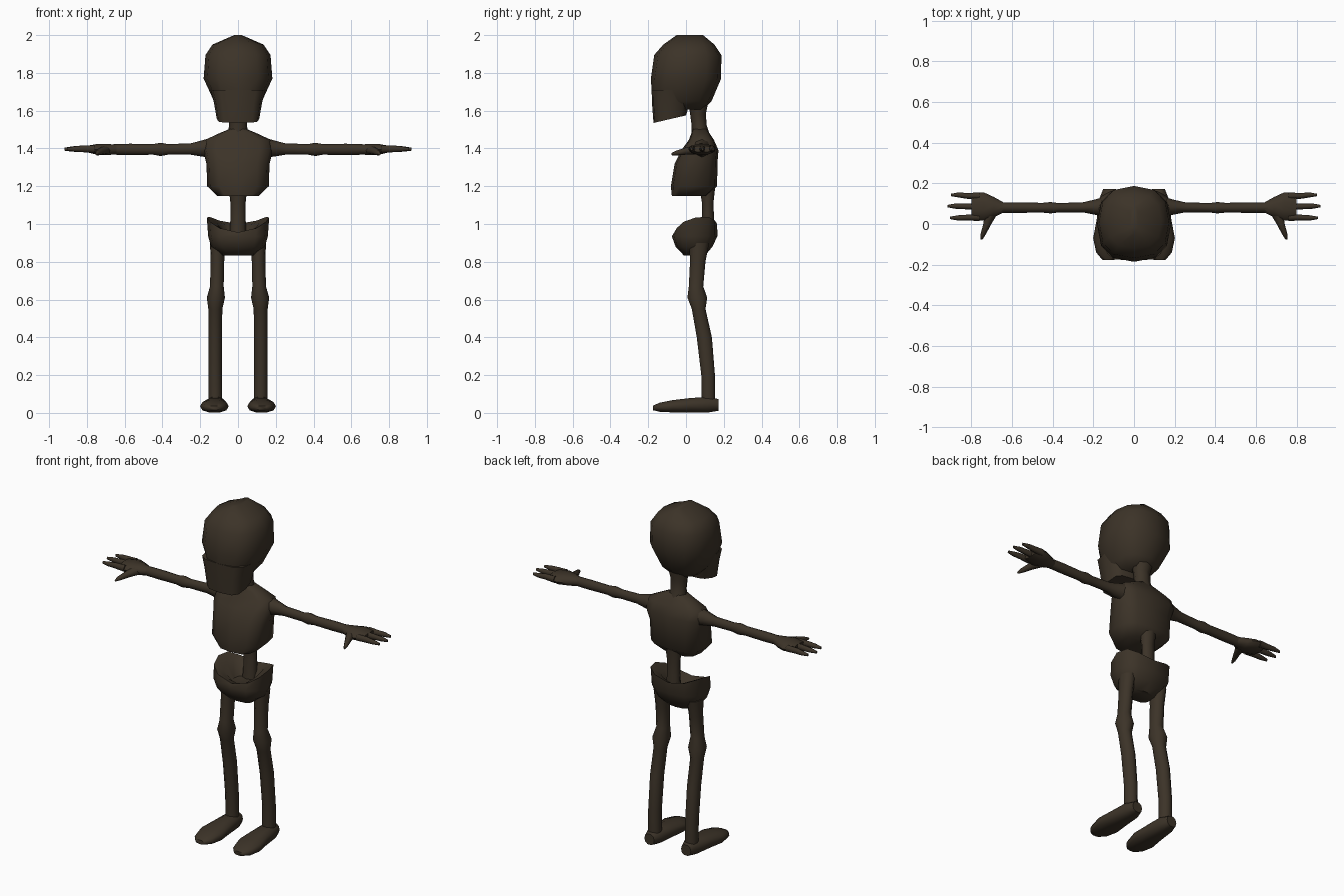
import bpy, bmesh, math

bone = bpy.data.materials.new("dark brown")
bone.diffuse_color = (0.045, 0.033, 0.021, 1)


def loft(name, axis, sections, n=10, p=1.0, mirror=False, angle=60):
    """Skin rings along an axis. Section: t, c1, c2, r1, r2, [tilt, saddle]."""
    bm = bmesh.new()
    rings = []
    for s in sections:
        t, c1, c2, r1, r2 = s[:5]
        tilt, saddle = (tuple(s[5:]) + (0, 0))[:2]
        ring = []
        for i in range(n):
            a = 2 * math.pi * i / n
            u = math.copysign(abs(math.cos(a)) ** p, math.cos(a))
            v = math.copysign(abs(math.sin(a)) ** p, math.sin(a))
            q1, q2, q3 = c1 + r1 * u, c2 + r2 * v, t + tilt * v + saddle * u * u
            co = {"Z": (q1, q2, q3), "X": (q3, q1, q2), "Y": (q1, q3, q2)}[axis]
            ring.append(bm.verts.new(co))
        rings.append(ring)
    for a, b in zip(rings, rings[1:]):
        for i in range(n):
            j = (i + 1) % n
            bm.faces.new((a[i], a[j], b[j], b[i]))
    bm.faces.new(rings[0])
    bm.faces.new(rings[-1])
    bmesh.ops.recalc_face_normals(bm, faces=bm.faces)
    me = bpy.data.meshes.new(name)
    bm.to_mesh(me)
    bm.free()
    me.materials.append(bone)
    ob = bpy.data.objects.new(name, me)
    bpy.context.collection.objects.link(ob)
    if mirror:
        ob.modifiers.new("Mirror", "MIRROR")
    bpy.ops.object.select_all(action="DESELECT")
    ob.select_set(True)
    bpy.context.view_layer.objects.active = ob
    bpy.ops.object.shade_smooth_by_angle(angle=math.radians(angle))
    return ob


def span(z, rx, y0, y1, tilt=0, saddle=0):
    """Horizontal section given its front and back y."""
    return (z, 0, (y0 + y1) / 2, rx, (y1 - y0) / 2, tilt, saddle)


# Head
loft("skull", "Z", [
    span(1.605, 0.09, -0.165, 0.09),
    span(1.65, 0.127, -0.178, 0.135),
    span(1.77, 0.182, -0.186, 0.186),
    span(1.895, 0.172, -0.168, 0.187),
    span(1.95, 0.135, -0.12, 0.15),
    span(2.0, 0.02, -0.05, 0.09)], n=12, p=0.8)
loft("jaw", "Z", [
    span(1.555, 0.112, -0.172, 0.0, 0.02),
    span(1.64, 0.127, -0.18, 0.02),
    span(1.71, 0.145, -0.182, 0.03)], n=12, p=0.6, angle=45)

# Neck and spine
loft("neck", "Z", [
    span(1.46, 0.06, 0.03, 0.13),
    span(1.52, 0.047, 0.03, 0.11),
    span(1.58, 0.05, 0.022, 0.105),
    span(1.66, 0.07, 0.01, 0.12)], n=8)
loft("spine", "Z", [
    span(0.91, 0.045, 0.075, 0.15),
    span(1.04, 0.04, 0.085, 0.148),
    span(1.11, 0.04, 0.085, 0.145),
    span(1.20, 0.05, 0.07, 0.155)], n=8)

# Rib cage
loft("rib_cage", "Z", [
    span(1.148, 0.11, -0.075, 0.11),
    span(1.20, 0.163, -0.08, 0.165),
    span(1.32, 0.167, -0.06, 0.166),
    span(1.39, 0.185, -0.025, 0.172),
    span(1.445, 0.175, 0.015, 0.148),
    span(1.48, 0.10, 0.028, 0.125),
    span(1.503, 0.045, 0.035, 0.11)], n=12, p=0.7, angle=50)

# Pelvis with a hollow, saddle-shaped rim
loft("pelvis", "Z", [
    span(0.832, 0.08, -0.01, 0.10),
    span(0.88, 0.142, -0.055, 0.14),
    span(0.935, 0.158, -0.075, 0.166),
    span(0.978, 0.165, -0.06, 0.165, 0.022, 0.057),
    span(0.965, 0.11, -0.03, 0.13, 0.02, 0.04),
    span(0.93, 0.06, 0.0, 0.10)], n=12, p=0.75, angle=50)

# Legs
loft("leg", "Z", [
    (0.05, 0.12, 0.118, 0.037, 0.037),
    (0.20, 0.121, 0.117, 0.036, 0.038),
    (0.40, 0.121, 0.097, 0.036, 0.042),
    (0.55, 0.12, 0.067, 0.037, 0.038),
    (0.61, 0.117, 0.06, 0.048, 0.055),
    (0.67, 0.112, 0.053, 0.036, 0.04),
    (0.80, 0.109, 0.062, 0.036, 0.043),
    (0.90, 0.108, 0.07, 0.04, 0.055)], n=10, mirror=True)
loft("foot", "Y", [
    (0.172, 0.12, 0.042, 0.032, 0.032),
    (0.12, 0.12, 0.044, 0.052, 0.043),
    (0.02, 0.122, 0.040, 0.062, 0.040),
    (-0.07, 0.125, 0.035, 0.076, 0.034),
    (-0.14, 0.126, 0.030, 0.060, 0.025),
    (-0.176, 0.126, 0.026, 0.030, 0.012)], n=10, p=0.85, mirror=True)

# Arms
loft("arm", "X", [
    (0.11, 0.085, 1.405, 0.06, 0.06),
    (0.19, 0.083, 1.40, 0.038, 0.043),
    (0.25, 0.082, 1.397, 0.025, 0.03),
    (0.37, 0.08, 1.395, 0.023, 0.028),
    (0.41, 0.08, 1.395, 0.028, 0.035),
    (0.45, 0.08, 1.395, 0.024, 0.028),
    (0.57, 0.081, 1.395, 0.026, 0.030),
    (0.66, 0.081, 1.395, 0.026, 0.028)], n=8, mirror=True)

# Hands: palm, thumb and three fingers
loft("palm", "X", [
    (0.64, 0.081, 1.395, 0.024, 0.026),
    (0.69, 0.083, 1.394, 0.050, 0.031),
    (0.74, 0.086, 1.395, 0.070, 0.031),
    (0.80, 0.086, 1.397, 0.064, 0.018)], n=10, mirror=True)
loft("thumb", "Y", [
    (0.07, 0.695, 1.395, 0.035, 0.025),
    (0.0, 0.722, 1.386, 0.020, 0.019),
    (-0.05, 0.742, 1.376, 0.013, 0.013),
    (-0.076, 0.75, 1.370, 0.005, 0.006)], n=8, mirror=True)
for i, (y0, y1, tip) in enumerate([(0.032, 0.030, 0.905),
                                   (0.086, 0.088, 0.918),
                                   (0.138, 0.143, 0.90)]):
    loft(f"finger_{i + 1}", "X", [
        (0.76, y0, 1.397, 0.018, 0.020),
        (0.82, y0, 1.398, 0.014, 0.018),
        (tip - 0.04, y1, 1.397, 0.013, 0.014),
        (tip, y1, 1.396, 0.006, 0.008)], n=8, mirror=True)
